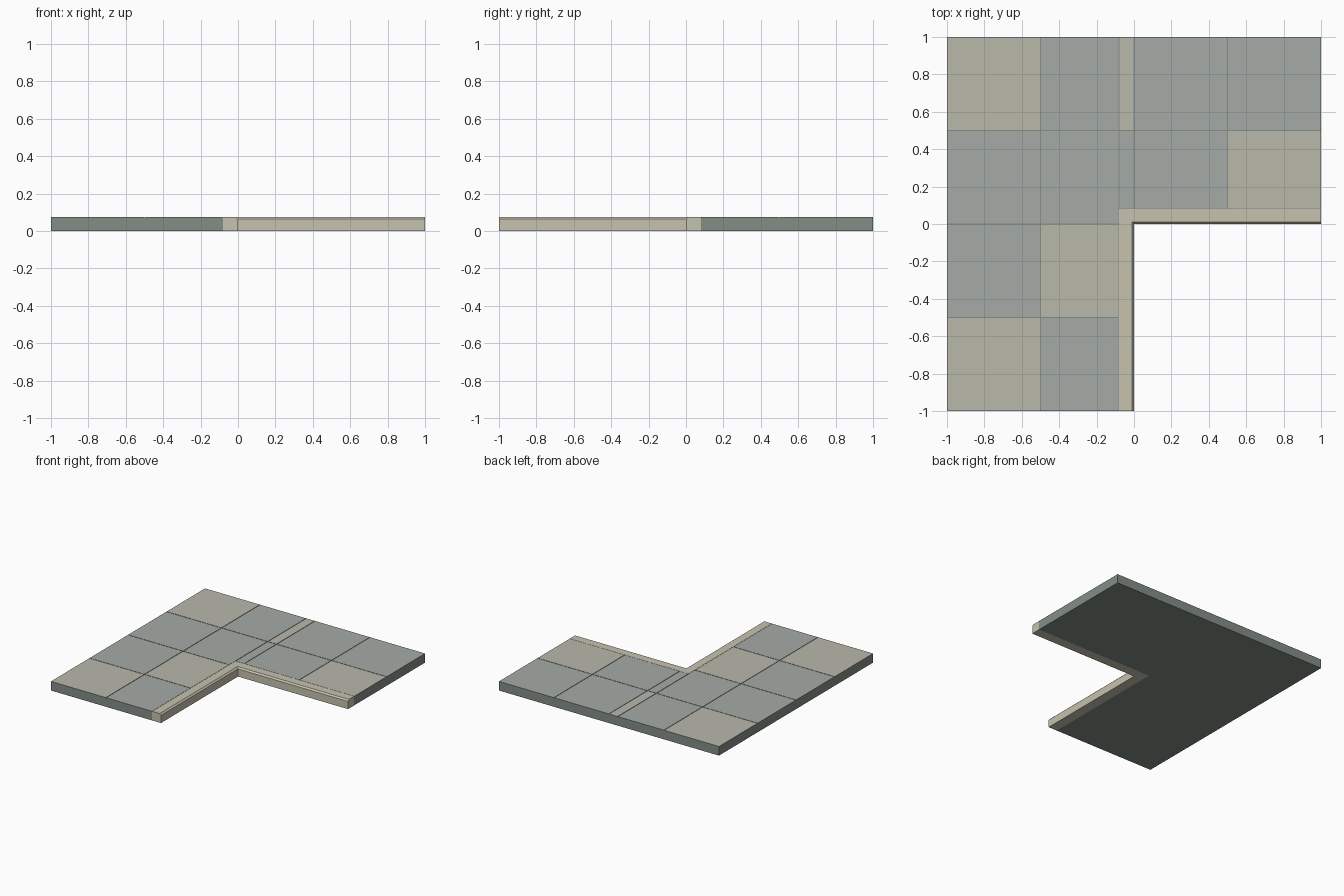
import bpy, bmesh

if "Cube" in bpy.data.objects:
    bpy.data.objects.remove(bpy.data.objects["Cube"])

H, BASE, W, GAP, CH = 0.075, 0.071, 0.08, 0.002, 0.012


def material(name, rgb):
    m = bpy.data.materials.new(name)
    m.diffuse_color = (*rgb, 1)
    m.use_nodes = True
    m.node_tree.nodes["Principled BSDF"].inputs["Base Color"].default_value = m.diffuse_color
    return m


SIDE = material("slab_grey", (0.23, 0.27, 0.24))
GREY = material("tile_grey", (0.38, 0.41, 0.38))
PALE = material("tile_pale", (0.48, 0.48, 0.41))
STONE = material("edge_stone", (0.57, 0.54, 0.43))


def finish(name, bm, mats):
    bmesh.ops.recalc_face_normals(bm, faces=bm.faces)
    me = bpy.data.meshes.new(name)
    bm.to_mesh(me)
    bm.free()
    for m in mats:
        me.materials.append(m)
    ob = bpy.data.objects.new(name, me)
    bpy.context.collection.objects.link(ob)
    return ob


def prism(name, outline, z0, z1, mats):
    bm = bmesh.new()
    low = [bm.verts.new((x, y, z0)) for x, y in outline]
    top = [bm.verts.new((x, y, z1)) for x, y in outline]
    n = len(outline)
    bm.faces.new(low[::-1])
    bm.faces.new(top).material_index = len(mats) - 1
    for i in range(n):
        j = (i + 1) % n
        bm.faces.new((low[i], low[j], top[j], top[i]))
    return finish(name, bm, mats)


# L-shaped slab under the tiles
prism("floor_slab", [(-1, -1), (-W, -1), (-W, W), (1, W), (1, 1), (-1, 1)], 0, BASE, [SIDE])


# Floor tiles with thin joints, flush with the outer sides
def tile(x0, x1, y0, y1, mat):
    a, c = (v if v == -1 else v + GAP for v in (x0, y0))
    b, d = (v if v == 1 else v - GAP for v in (x1, y1))
    if y0 == -1:
        c = -1
    prism("floor_tile", [(a, c), (b, c), (b, d), (a, d)], BASE, H, [SIDE, mat])


left_pale = {(0, 0), (1, 1), (0, 3)}
for i, (x0, x1) in enumerate([(-1, -0.5), (-0.5, -W)]):
    for j in range(4):
        y = -1 + j * 0.5
        tile(x0, x1, y, y + 0.5, PALE if (i, j) in left_pale else GREY)

right_pale = {(0, 1), (2, 0)}
for i, (x0, x1) in enumerate([(-W, 0), (0, 0.5), (0.5, 1)]):
    for j, (y0, y1) in enumerate([(W, 0.5), (0.5, 1)]):
        tile(x0, x1, y0, y1, PALE if (i, j) in right_pale else GREY)

# Chamfered stone edge swept round the inside corner with a mitre
profile = [(W, 0), (0, 0), (0, H - CH), (CH, H), (W, H)]
bm = bmesh.new()
rings = [[bm.verts.new((*station(d), z)) for d, z in profile]
         for station in (lambda d: (-d, -1), lambda d: (-d, d), lambda d: (1, d))]
for r, s in zip(rings, rings[1:]):
    for k in range(len(profile)):
        m = (k + 1) % len(profile)
        bm.faces.new((r[k], r[m], s[m], s[k]))
bm.faces.new(rings[0])
bm.faces.new(rings[-1][::-1])
finish("inner_edge_trim", bm, [STONE])
